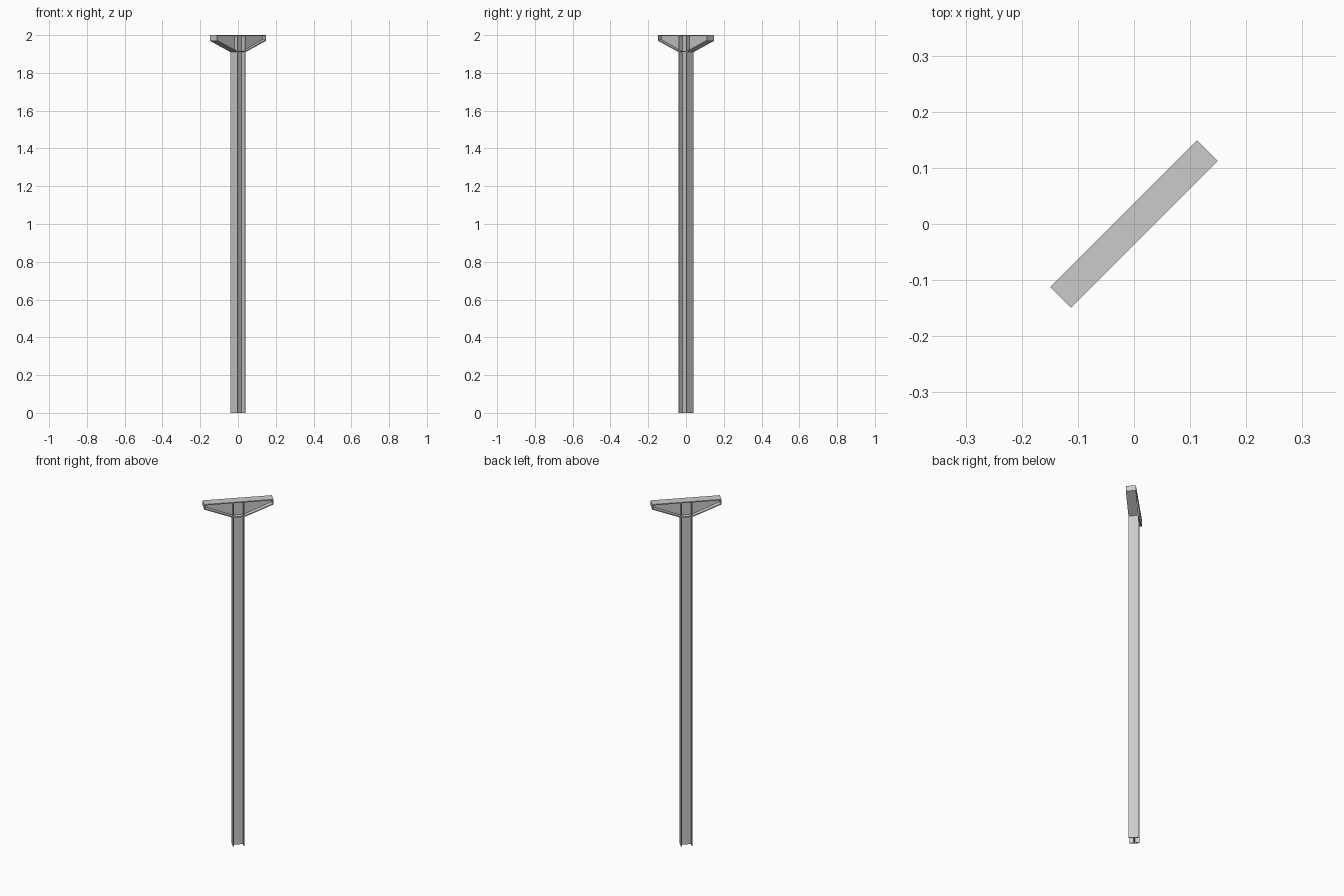
import bpy, bmesh
from math import radians
from mathutils import Matrix

if "Cube" in bpy.data.objects:
    bpy.data.objects.remove(bpy.data.objects["Cube"])

TURN = Matrix.Rotation(radians(45), 3, 'Z')  # whole post stands turned 45 degrees
HALF_W = 0.026   # half flange width
HALF_D = 0.031   # half depth of the column section
HALF_L = 0.185   # half length of the bracket
T = 0.006        # plate thickness
BRK, TIP, TOP = 1.91, 1.97, 2.0


def prism(name, profile, half):
    """Extrude an x-z profile to both sides along y, then turn it."""
    bm = bmesh.new()
    face = bm.faces.new([bm.verts.new((x, -half, z)) for x, z in profile])
    ext = bmesh.ops.extrude_face_region(bm, geom=[face])
    new = [g for g in ext['geom'] if isinstance(g, bmesh.types.BMVert)]
    bmesh.ops.translate(bm, verts=new, vec=(0, 2 * half, 0))
    bmesh.ops.recalc_face_normals(bm, faces=bm.faces)
    bmesh.ops.rotate(bm, verts=bm.verts, cent=(0, 0, 0), matrix=TURN)
    mesh = bpy.data.meshes.new(name)
    bm.to_mesh(mesh)
    bm.free()
    obj = bpy.data.objects.new(name, mesh)
    bpy.context.collection.objects.link(obj)


def rect(x0, x1, z0, z1):
    return [(x0, z0), (x1, z0), (x1, z1), (x0, z1)]


# Column web, and cap plates of the bracket
inner = HALF_D - T
prism("column_web", rect(-inner, inner, 0, BRK), T / 2)
prism("bracket_top_plate", rect(-HALF_L, HALF_L, TOP - T, TOP), HALF_W)
prism("bracket_bottom_plate", rect(-inner, inner, BRK, BRK + T), HALF_W)

# Tapered bracket web
prism("bracket_web", [(-HALF_D, BRK + T), (HALF_D, BRK + T),
                      (HALF_L - T, TIP + T), (HALF_L - T, TOP - T),
                      (T - HALF_L, TOP - T), (T - HALF_L, TIP + T)], T / 2)

# Column flanges running up as stiffeners, sloped plates and end plates
for side, s in (("left", -1), ("right", 1)):
    prism(f"column_flange_{side}", rect(s * inner, s * HALF_D, 0, TOP - T), HALF_W)
    prism(f"sloped_plate_{side}", [(s * HALF_D, BRK), (s * HALF_L, TIP),
                                   (s * HALF_L, TIP + T), (s * HALF_D, BRK + T)], HALF_W)
    prism(f"end_plate_{side}", rect(s * (HALF_L - T), s * HALF_L, TIP + T, TOP - T), HALF_W)
